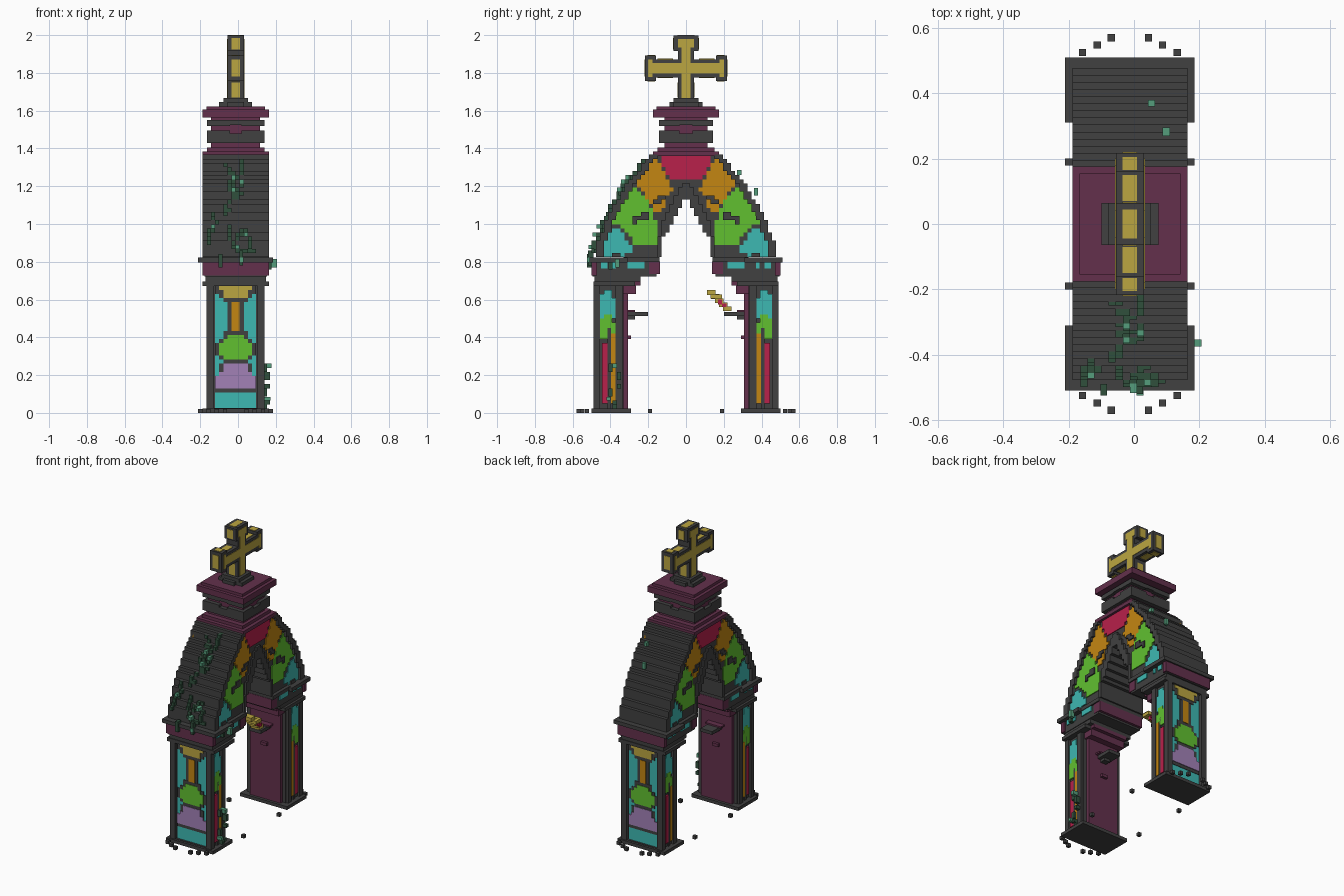
import bpy, bmesh, random
from mathutils import Matrix

cube = bpy.data.objects.get("Cube")
if cube:
    bpy.data.objects.remove(cube, do_unlink=True)

V = 0.0217      # block size
CX = -0.0125    # middle of the arch in x
random.seed(4)

COLOURS = {
    "charcoal_stone": (0.052, 0.052, 0.052), "plum_stone": (0.125, 0.03, 0.072),
    "gold": (0.50, 0.38, 0.052), "cyan_glass": (0.048, 0.48, 0.445),
    "green_glass": (0.12, 0.53, 0.03), "orange_glass": (0.55, 0.24, 0.006),
    "red_glass": (0.48, 0.015, 0.07), "lilac_glass": (0.36, 0.22, 0.47),
    "dark_ivy": (0.03, 0.08, 0.046), "light_ivy": (0.09, 0.34, 0.20)}
MATS = {}
for key, rgb in COLOURS.items():
    m = bpy.data.materials.new(key)
    m.use_nodes = True
    m.diffuse_color = (*rgb, 1)
    m.node_tree.nodes["Principled BSDF"].inputs["Base Color"].default_value = (*rgb, 1)
    m.node_tree.nodes["Principled BSDF"].inputs["Roughness"].default_value = 0.8
    MATS[key] = m
DARK, PLUM = "charcoal_stone", "plum_stone"


def boxes(name, mat, items, mirror_y=False, mirror_x=False):
    """One object made of boxes (x0, x1, y0, y1, z0, z1), x measured from the arch middle."""
    items = list(items)
    if mirror_x:
        items += [(-b, -a, *r) for a, b, *r in items]
    if mirror_y:
        items += [(a, b, -d, -c, e, f) for a, b, c, d, e, f in items]
    bm = bmesh.new()
    for x0, x1, y0, y1, z0, z1 in items:
        mat4 = Matrix.Translation(((x0 + x1) / 2 + CX, (y0 + y1) / 2, (z0 + z1) / 2))
        bmesh.ops.create_cube(bm, size=1, matrix=mat4 @ Matrix.Diagonal((x1 - x0, y1 - y0, z1 - z0, 1)))
    me = bpy.data.meshes.new(name)
    bm.to_mesh(me)
    bm.free()
    me.materials.append(MATS[mat])
    ob = bpy.data.objects.new(name, me)
    bpy.context.collection.objects.link(ob)
    return ob


def inside(p, q, poly):
    hit = False
    for (a, b), (c, d) in zip(poly, poly[1:] + poly[:1]):
        if (b > q) != (d > q) and p < (c - a) * (q - b) / (d - b) + a:
            hit = not hit
    return hit


def block_runs(poly):
    """Rows of blocks filling a polygon, as (start, end, z0, z1)."""
    out = []
    for r in range(93):
        cells = [c for c in range(-30, 30) if inside((c + .5) * V, (r + .5) * V, poly)]
        if cells:
            out.append((cells[0] * V, (cells[-1] + 1) * V, r * V, (r + 1) * V))
    return out


def interp(z, table):
    for (z0, y0), (z1, y1) in zip(table, table[1:]):
        if z <= z1:
            return y0 + (y1 - y0) * max(0, z - z0) / (z1 - z0)
    return table[-1][1]


OUTER = [(.82, .485), (.9, .47), (1.0, .43), (1.1, .38), (1.2, .32), (1.3, .24), (1.38, .165)]
INNER = [(.82, .14), (.9, .135), (1.0, .075), (1.11, .02), (1.13, 0)]


def outer(z):
    return round(interp(z, OUTER) / V) * V


def inner(z):
    return round(interp(z, INNER) / V) * V


# Arch: core, protruding roof shell and inner rib, one row of blocks at a time
core, roof, rib = [], [], []
for r in range(38, 63):
    z0, z1, zc = r * V, (r + 1) * V, (r + .5) * V
    yo, yi = outer(zc), inner(zc)
    core.append((-.154, .154, yi, yo, z0, z1))
    nxt = outer(zc + V)
    roof.append((-.176, .176, min(yo - .043, nxt - V), yo, z0, z1))
    edge = max(inner(zc - .1), yi + V) if zc < 1.22 else 0
    if edge > yi:
        rib.append((-.168, .168, yi, edge, z0, z1))
boxes("arch_core", DARK, core, mirror_y=True)
boxes("roof_shell", DARK, roof, mirror_y=True)
boxes("arch_inner_rib", DARK, rib, mirror_y=True)

# Stained glass on both arch faces
GLASS = [
    ("keystone_glass", "red_glass", [(0, 1.36), (.14, 1.36), (.135, 1.32), (.075, 1.23), (0, 1.23)]),
    ("upper_glass", "orange_glass", [(.15, 1.335), (.2, 1.335), (.28, 1.22), (.19, 1.12), (.16, 1.06),
                                     (.11, 1.08), (.11, 1.13), (.07, 1.19)]),
    ("middle_glass", "green_glass", [(.28, 1.2), (.37, 1.09), (.395, 1.0), (.33, .98), (.265, .885),
                                     (.155, .885), (.155, 1.0), (.2, 1.13)]),
    ("lower_glass", "cyan_glass", [(.4, 1.0), (.45, .89), (.45, .82), (.37, .82), (.28, .86), (.35, .965)])]
for name, mat, poly in GLASS:
    boxes(name, mat, [(.15, .160, *run) for run in block_runs(poly)], True, True)
boxes("glass_scrolls", DARK, [(.15, .168, a * V, b * V, c * V, d * V) for a, b, c, d in (
    (9, 13, 47, 48), (12, 13, 46, 47), (9, 11, 48, 49), (5, 7, 52, 53), (6, 8, 51, 52),
    (16, 18, 38, 39))], True, True)

# Capitals on top of the legs
boxes("capital", DARK, [
    (-.176, .176, .27, .49, .672, .695), (-.16, .16, .24, .485, .695, .722),
    (-.165, .165, .155, .495, .722, .80), (-.198, .198, .31, .51, .797, .822),
    (-.176, .176, .14, .33, .80, .825)], mirror_y=True)
boxes("capital_outer_band", PLUM, [(-.176, .176, .47, .5, .728, .797)], mirror_y=True)
boxes("capital_inner_end", PLUM, [(-.168, .168, .138, .195, .735, .802),
                                  (-.13, .13, .24, .33, .675, .70),
                                  (-.13, .13, .265, .33, .63, .675)], mirror_y=True)
boxes("capital_windows", "cyan_glass", [(.16, .172, .22, .31, .765, .803),
                                        (.16, .172, .37, .39, .765, .803),
                                        (.16, .172, .415, .45, .765, .803)], True, True)

# Legs: core, corner posts, base plate and plum inner face
boxes("leg_core", DARK, [(-.138, .138, .33, .468, 0, .675)], mirror_y=True)
boxes("leg_posts", DARK, [(.115, .154, .455, .49, 0, .675), (.12, .154, .335, .372, 0, .675),
                          (-.115, .115, .455, .485, 0, .025), (.13, .148, .398, .415, 0, .45)], True, True)
boxes("base_plate", DARK, [(-.176, .176, .29, .5, 0, .022)], mirror_y=True)
boxes("leg_inner_face", PLUM, [(-.115, .115, .308, .34, .02, .69)], mirror_y=True)

# Tall windows on the leg sides
SIDE = [("side_cyan", "cyan_glass", .147, [(.395, .65), (.435, .65), (.455, .6), (.455, .5), (.375, .5), (.375, .6)]),
        ("side_green", "green_glass", .148, [(.395, .52), (.455, .5), (.455, .4), (.375, .4), (.375, .47)])]
for name, mat, x, poly in SIDE:
    boxes(name, mat, [(.135, x, *run) for run in block_runs(poly)], True, True)
boxes("side_orange", "orange_glass", [(.135, .149, .373, .398, .05, .42)], True, True)
boxes("side_red", "red_glass", [(.135, .149, .415, .445, .05, .37)], True, True)

# Window on the outer face of each leg, layered in thin plates
PANEL = [
    ("panel_cyan", "cyan_glass", .472, [(-.112, .03), (-.112, .67), (.112, .67), (.112, .03)]),
    ("panel_bars", DARK, .475, [(-.112, .115), (.112, .115), (.112, .15), (.07, .27), (-.07, .27), (-.112, .15)]),
    ("panel_middle_bar", DARK, .475, [(-.042, .42), (.042, .42), (.042, .62), (-.042, .62)]),
    ("panel_top_frame", DARK, .476, [(-.112, .68), (.112, .68), (.112, .65), (.05, .585), (-.05, .585), (-.112, .65)]),
    ("panel_star_frame", DARK, .476, [(-.05, .43), (.05, .43), (.1, .37), (.1, .30), (.05, .255), (-.05, .255),
                                      (-.1, .30), (-.1, .37)]),
    ("panel_gold", "gold", .479, [(-.1, .67), (.1, .67), (.045, .605), (-.045, .605)]),
    ("panel_orange", "orange_glass", .479, [(-.024, .43), (.024, .43), (.024, .58), (-.024, .58)]),
    ("panel_star", "green_glass", .479, [(-.045, .41), (.045, .41), (.08, .36), (.08, .31), (.045, .275),
                                         (-.045, .275), (-.08, .31), (-.08, .36)]),
    ("panel_lilac", "lilac_glass", .479, [(-.112, .135), (.112, .135), (.112, .17), (.06, .25), (-.06, .25), (-.112, .17)])]
for name, mat, y, poly in PANEL:
    boxes(name, mat, [(a, b, .46, y, c, d) for a, b, c, d in block_runs(poly)], mirror_y=True)

# Tower block on the crown
boxes("tower_plum", PLUM, [
    (-.176, .176, -.176, .176, 1.36, 1.384), (-.152, .152, -.15, .15, 1.384, 1.405),
    (-.13, .13, -.115, .115, 1.405, 1.565), (-.176, .176, -.176, .176, 1.565, 1.605),
    (-.155, .155, -.155, .155, 1.605, 1.623)])
boxes("tower_stone", DARK, [(.03, .152, .035, .142, 1.43, 1.495), (.03, .152, .035, .142, 1.52, 1.55),
                            (0, .152, .05, .142, 1.43, 1.48), (.05, .152, 0, .142, 1.43, 1.48),
                            (.05, .152, 0, .142, 1.525, 1.55), (0, .152, .05, .142, 1.525, 1.55)], True, True)

# Cross with gold inlay on every side
boxes("cross_foot", DARK, [(-.087, .087, -.065, .065, 1.62, 1.645), (-.043, .043, -.087, .087, 1.62, 1.645),
                           (-.065, .065, -.065, .065, 1.645, 1.667)])
boxes("cross_body", DARK, [(-.043, .043, -.043, .043, 1.64, 2.0), (-.043, .043, -.065, .065, 1.915, 1.998),
                           (-.043, .043, -.2, .2, 1.775, 1.872), (-.043, .043, -.218, -.16, 1.758, 1.892),
                           (-.043, .043, .16, .218, 1.758, 1.892)])
g = .046
boxes("cross_inlay", "gold", [
    (-g, g, -.025, .025, 1.65, 1.98), (-g, g, -.043, .043, 1.935, 1.98),
    (-g, g, -.2, .2, 1.798, 1.852), (-g, g, .178, .2, 1.778, 1.872), (-g, g, -.2, -.178, 1.778, 1.872),
    (-.022, .022, -.045, .045, 1.99, 2.0015), (-.022, .022, -.221, .221, 1.78, 1.87),
    (-.022, .022, -.068, .068, 1.925, 1.985), (-.022, .022, -.046, .046, 1.67, 1.75)])
boxes("cross_arm_inlay", "gold", [(-.022, .022, .165, .205, 1.755, 1.895),
                                  (-.022, .022, .07, .15, 1.772, 1.875)], mirror_y=True)

# Brackets and the hanging lantern on the back leg
boxes("bracket", DARK, [(-.043, .043, .2, .31, .513, .535), (-.022, .022, .27, .31, .495, .513)], mirror_y=True)
boxes("bracket_trim", PLUM, [(-.06, .06, .27, .31, .535, .545), (-.022, .022, .29, .31, .39, .41)], mirror_y=True)
boxes("lantern_gold", "gold", [(-.033, .033, .11 + i * V, .155 + i * V, .625 - i * V, .65 - i * V)
                               for i in range(5)] + [(-.055, .055, .13, .19, .605, .627)])
boxes("lantern_red", "red_glass", [(-.04, .04, .17, .19, .575, .6), (-.04, .04, .19, .215, .56, .58)])

# Loose pebbles on the ground
boxes("pebbles", DARK, [(x - .011, x + .011, y - .011, y + .011, 0, V) for x, y in
                        ((.057, .57), (.1, .548), (.145, .525), (.187, .19))], True, True)

# Ivy creeping over the front roof, with lighter sprigs
creep, sprigs = [], []
for sx, sz in ((-.13, 1.05), (-.06, 1.30), (-.01, 1.15), (.03, 1.33), (-.04, .98), (.03, .95)):
    x, z = round(sx / V), round(sz / V)
    for i in range(13):
        y = -outer((z + .5) * V)
        creep.append((x * V, (x + 1) * V, y - V * random.choice((.5, 1, 1)), y + V, z * V, (z + 1) * V))
        if i % 8 == 5:
            sprigs.append((x * V, (x + 1) * V, y - 1.8 * V, y, z * V, (z + 1) * V))
        x = max(-7, min(6, x + random.choice((-1, 0, 0, 1))))
        z = max(39, min(61, z + random.choice((-1, -1, 1))))
# Ivy on the side of the front leg and the capital
for k in range(1, 12):
    if k not in (3, 7):
        y = -.41 + V * random.randint(0, 2)
        creep.append((.14, .154 + V * random.choice((.6, 1.3)), y, y + V, k * V, (k + 1) * V))
creep += [(.15, .19, -.41, -.39, .76, .80), (-.09, -.07, -.525, -.49, .77, .84), (.02, .04, -.52, -.49, .78, .86)]
sprigs += [(.15, .19, -.39, -.365, .237, .262), (.15, .185, -.42, -.4, .065, .085),
           (.19, .219, -.375, -.353, .77, .815), (.02, .042, -.525, -.49, .8, .822),
           (.055, .077, .36, .38, 1.15, 1.19), (.1, .122, .27, .295, 1.26, 1.285)]
boxes("ivy", "dark_ivy", creep)
boxes("ivy_sprigs", "light_ivy", sprigs)
